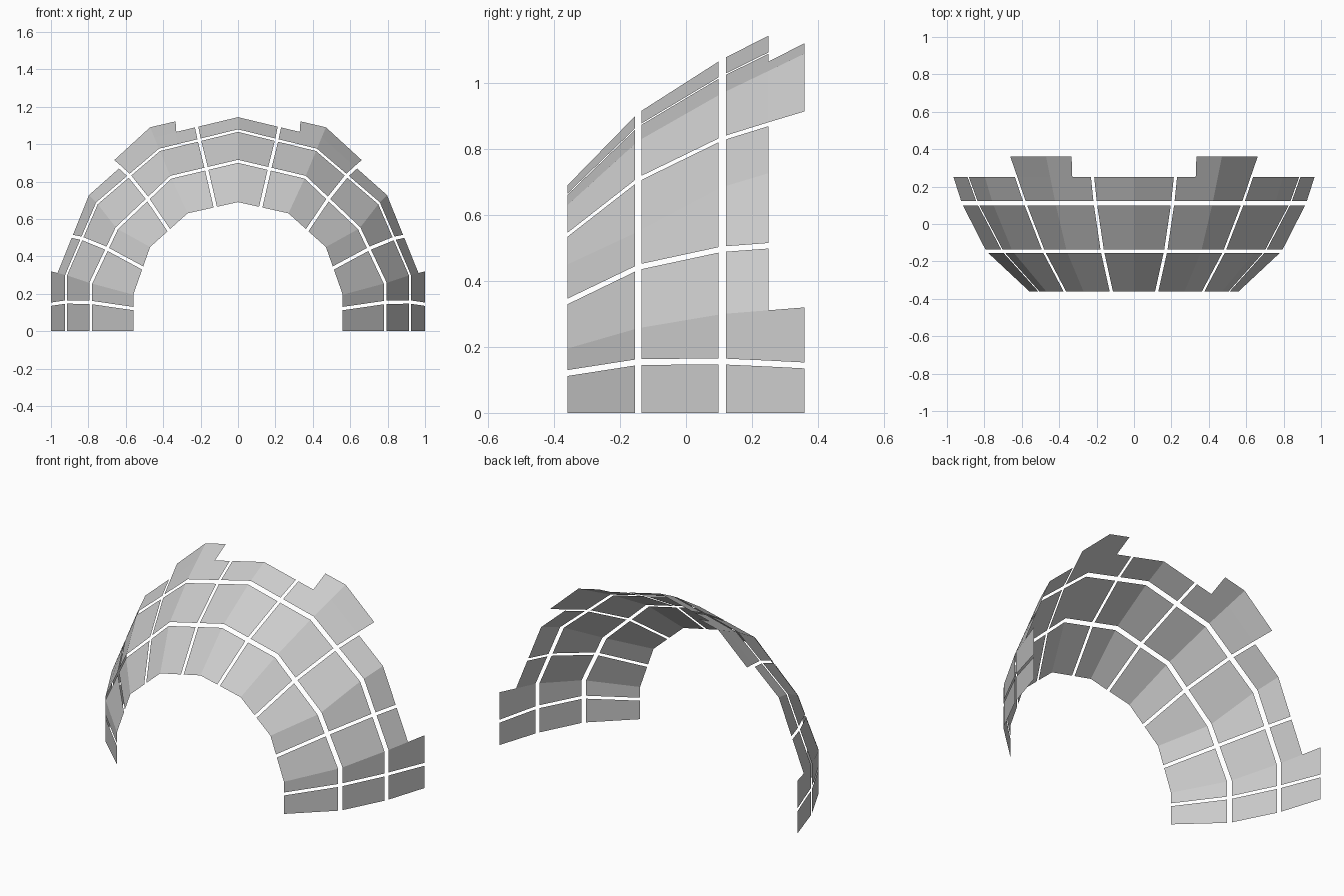
import bpy, bmesh
from mathutils import Vector

if "Cube" in bpy.data.objects:
    bpy.data.objects.remove(bpy.data.objects["Cube"])

grey = bpy.data.materials.new("plain_grey")
grey.use_nodes = True
grey.diffuse_color = (0.6, 0.6, 0.6, 1)
grey.node_tree.nodes["Principled BSDF"].inputs["Base Color"].default_value = (0.6, 0.6, 0.6, 1)

# Half arch cross-sections (x, z) from the ground to the crown, at four depths
DEPTHS = [-0.36, -0.145, 0.11, 0.36]
RINGS = [
    [(0.56, 0), (0.56, 0.195), (0.47, 0.45), (0.27, 0.63), (0, 0.69)],
    [(0.79, 0), (0.79, 0.257), (0.65, 0.55), (0.36, 0.825), (0, 0.91)],
    [(0.92, 0), (0.92, 0.30), (0.755, 0.685), (0.42, 0.97), (0, 1.073)],
    [(1.0, 0), (1.0, 0.32), (0.83, 0.76), (0.47, 1.09), (0, 1.2)],
]
# Seam positions along the arch at each depth (whole numbers are the bends)
GROUND, BEND, CROWN = [0] * 4, [1] * 4, [4] * 4
SEAMS = [
    [0.62, 0.60, 0.52, 0.45],
    [1.56, 1.63, 1.51, 1.44],
    [2.50, 2.575, 2.516, 2.45],
    [3.55, 3.53, 3.507, 3.505],
]
NOTCH = [3.2, 3.2, 3.23, 3.29]
HALF_GAP = 0.009


def ring_point(r, u):
    i = min(int(u), 3)
    return Vector(RINGS[r][i]).lerp(Vector(RINGS[r][i + 1]), u - i)


def strip_at(y):
    r = 0 if y < DEPTHS[1] else 1 if y < DEPTHS[2] else 2
    return r, (y - DEPTHS[r]) / (DEPTHS[r + 1] - DEPTHS[r])


def surface(line, y):
    """Point of the shell on a lengthwise line at depth y."""
    r, t = strip_at(y)
    u = line[r] + (line[r + 1] - line[r]) * t
    p = ring_point(r, u).lerp(ring_point(r + 1, u), t)
    return (p.x, y, p.y)


def offset(seam, side):
    """Edge of a panel beside a seam."""
    edge = []
    for r, u in enumerate(seam):
        i = int(u)
        length = (Vector(RINGS[r][i + 1]) - Vector(RINGS[r][i])).length
        edge.append(u + side * HALF_GAP / length)
    return edge


def panel(name, lines, y0, y1, tab_lines=(), tab_y=0.36):
    bm = bmesh.new()

    def patch(edges, ya, yb):
        for a, b in zip(edges, edges[1:]):
            corners = [(a, ya), (a, yb), (b, yb), (b, ya)]
            bm.faces.new([bm.verts.new(surface(l, y)) for l, y in corners])

    patch(lines, y0, y1)
    patch(tab_lines, y1, tab_y)
    bmesh.ops.remove_doubles(bm, verts=bm.verts, dist=0.0005)
    mesh = bpy.data.meshes.new(name)
    bm.to_mesh(mesh)
    bm.free()
    mesh.materials.append(grey)
    ob = bpy.data.objects.new(name, mesh)
    bpy.context.collection.objects.link(ob)
    mirror = ob.modifiers.new("both_sides", "MIRROR")
    mirror.use_axis[0] = True
    mirror.merge_threshold = 0.001


# Columns of panels, each with its edges, bends and raised rear tab
low = [offset(s, -1) for s in SEAMS]
high = [offset(s, 1) for s in SEAMS]
BEND2, BEND3 = [2] * 4, [3] * 4
columns = {
    "base": ([GROUND, low[0]], [GROUND, low[0]]),
    "lower_side": ([high[0], BEND, low[1]], [high[0], BEND]),
    "upper_side": ([high[1], BEND2, low[2]], []),
    "shoulder": ([high[2], BEND3, NOTCH, low[3]], [high[2], BEND3, NOTCH]),
    "crown": ([high[3], CROWN], []),
}
rows = {"front": (-0.36, -0.155), "middle": (-0.135, 0.098), "rear": (0.122, 0.25)}

for column, (lines, tab) in columns.items():
    for row, (y0, y1) in rows.items():
        panel(f"{row}_{column}_panels", lines, y0, y1, tab if row == "rear" else [])
